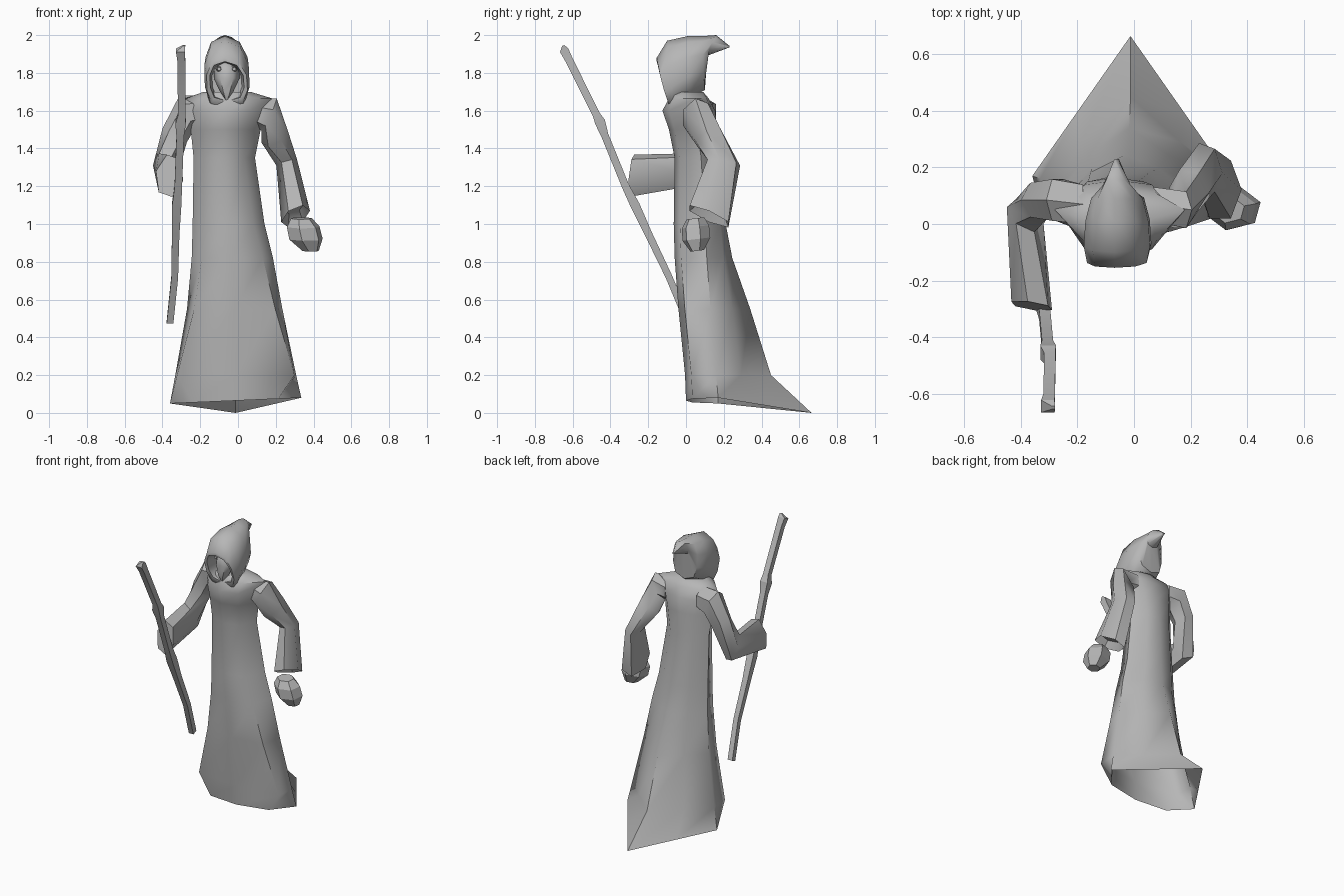
import bpy, bmesh, math
from mathutils import Vector

grey = bpy.data.materials.new("stone grey")
grey.diffuse_color = (0.47, 0.47, 0.47, 1)


def loft(name, rings, caps=(False, False), smooth=40):
    """Skin a list of equal-length closed rings of points."""
    bm = bmesh.new()
    vr = [[bm.verts.new(p) for p in r] for r in rings]
    n = len(rings[0])
    for a, b in zip(vr, vr[1:]):
        for i in range(n):
            j = (i + 1) % n
            bm.faces.new((a[i], a[j], b[j], b[i]))
    if caps[0]:
        bm.faces.new(vr[0][::-1])
    if caps[1]:
        bm.faces.new(vr[-1])
    bmesh.ops.remove_doubles(bm, verts=bm.verts, dist=0.0005)
    bmesh.ops.recalc_face_normals(bm, faces=bm.faces)
    me = bpy.data.meshes.new(name)
    bm.to_mesh(me)
    bm.free()
    me.materials.append(grey)
    ob = bpy.data.objects.new(name, me)
    bpy.context.collection.objects.link(ob)
    bpy.ops.object.select_all(action='DESELECT')
    ob.select_set(True)
    bpy.context.view_layer.objects.active = ob
    bpy.ops.object.shade_smooth_by_angle(angle=math.radians(smooth))
    return ob


def oval(c, u, v, n=6, turn=0.0):
    """Ring of n points around c, spanned by half-axes u and v."""
    c, u, v = Vector(c), Vector(u), Vector(v)
    return [c + u * math.cos(t) + v * math.sin(t)
            for t in (turn + 2 * math.pi * i / n for i in range(n))]


# Robe: z, left x, right x, front y, side y, back y, back roundness, front corner
def robe_ring(z, xl, xr, yf, ys, yb, m, f, hem=False):
    cx, hw = (xl + xr) / 2, (xr - xl) / 2
    yc, yk = yf + 0.2 * (ys - yf), ys + m * (yb - ys)
    pts = [(-f, yc), (0, yf), (f, yc), (1, ys),
           (0.55, yk), (0, yb), (-0.55, yk), (-1, ys)]
    out = []
    for s, y in pts:
        zz = z
        if hem:
            zz = z + 0.015 * (s + 1) - 0.065 * max(0, (y - ys) / (yb - ys))
        out.append((cx + s * hw, y, zz))
    return out


robe_table = [
    (0.05, -0.36, 0.335, 0.0, 0.17, 0.665, 0.45, 0.65),
    (0.20, -0.332, 0.308, -0.005, 0.16, 0.45, 0.45, 0.97),
    (0.55, -0.27, 0.235, -0.04, 0.13, 0.34, 0.55, 0.85),
    (0.82, -0.245, 0.185, -0.06, 0.11, 0.245, 0.65, 0.75),
    (1.0, -0.24, 0.14, -0.065, 0.10, 0.21, 0.75, 0.7),
    (1.35, -0.235, 0.09, -0.06, 0.08, 0.17, 0.8, 0.65),
    (1.5, -0.25, 0.12, -0.09, 0.06, 0.165, 0.85, 0.6),
    (1.6, -0.27, 0.16, -0.125, 0.05, 0.155, 0.85, 0.55),
    (1.665, -0.28, 0.18, -0.09, 0.05, 0.12, 0.85, 0.55),
    (1.70, -0.18, 0.065, -0.08, 0.02, 0.09, 0.8, 0.6)]
loft("robe", [robe_ring(*r, hem=(i == 0)) for i, r in enumerate(robe_table)],
     caps=(False, True), smooth=62)


# Hood: upright rings running from the recess, over the rim, back to the tip
def hood_ring(w, z0, z1, y0, ymid, y1, n=10):
    out = []
    for i in range(n):
        t = 2 * math.pi * i / n - math.pi / 2
        c, s = math.cos(t), math.sin(t)
        y = ymid + (max(s, 0) * (y1 - ymid) + max(-s, 0) * (y0 - ymid))
        k = 0.55 if s < 0 else 0.8
        x = math.copysign(abs(c) ** k, c) if abs(c) > 1e-6 else 0
        out.append((-0.057 - 0.012 * max(s, 0) + w * x, y,
                    (z0 + z1) / 2 + (z1 - z0) / 2 * s))
    return out


loft("hood", [
    hood_ring(0.080, 1.66, 1.85, -0.03, -0.03, -0.03),
    hood_ring(0.092, 1.65, 1.86, -0.09, -0.125, -0.155),
    hood_ring(0.110, 1.615, 1.88, -0.085, -0.13, -0.155),
    hood_ring(0.122, 1.60, 1.97, -0.07, -0.07, -0.10),
    hood_ring(0.116, 1.67, 1.995, 0.03, 0.01, 0.01),
    hood_ring(0.095, 1.71, 1.995, 0.10, 0.09, 0.09),
    hood_ring(0.050, 1.89, 2.0, 0.11, 0.13, 0.16),
    hood_ring(0.004, 1.935, 1.943, 0.23, 0.23, 0.23)], caps=(True, True), smooth=55)

# Face: tapered mask with a pointed chin, plus studs for eyes
loft("face", [oval((-0.06, y, z), (w, 0, 0), (0, d, 0), 6) for y, z, w, d in (
    (-0.08, 1.65, 0.006, 0.01), (-0.07, 1.70, 0.035, 0.045),
    (-0.06, 1.77, 0.068, 0.055), (-0.05, 1.82, 0.066, 0.055),
    (-0.05, 1.86, 0.020, 0.04))], caps=(True, True), smooth=60)
for side, tag in ((-1, "right"), (1, "left")):
    x = -0.06 + side * 0.04
    loft("eye_" + tag, [oval((x, y, 1.82), (r, 0, 0), (0, 0, r), 6)
                        for y, r in ((-0.08, 0.016), (-0.108, 0.010))], caps=(True, True))

# Right sleeve: hangs from the shoulder, then reaches forward
loft("right_sleeve", [
    oval((-0.18, 0.07, 1.60), (0, 0, 0.08), (0, 0.08, 0)),
    oval((-0.27, 0.085, 1.59), (-0.04, 0, 0.09), (0, 0.085, 0)),
    oval((-0.335, 0.085, 1.47), (-0.065, 0, 0.035), (0, 0.07, 0)),
    oval((-0.385, 0.03, 1.29), (-0.065, 0.03, 0.02), (0, 0.05, -0.085)),
    oval((-0.362, -0.29, 1.255), (-0.072, 0.015, 0.025), (-0.025, -0.01, -0.115))],
    caps=(True, True), smooth=50)

# Left sleeve: bends back at the elbow and flares at the cuff
loft("left_sleeve", [
    oval((0.07, 0.07, 1.59), (0, 0, 0.07), (0, 0.07, 0)),
    oval((0.165, 0.05, 1.58), (0.04, 0, 0.085), (0, 0.075, 0.02)),
    oval((0.195, 0.12, 1.46), (0.07, -0.01, 0.03), (0, 0.075, 0.04)),
    oval((0.258, 0.20, 1.325), (0.055, -0.02, 0.015), (0, 0.088, -0.01)),
    oval((0.305, 0.122, 1.04), (0.076, 0, 0.03), (0, 0.118, -0.05)),
    oval((0.297, 0.13, 1.09), (0.055, 0, 0.02), (0, 0.08, -0.03))],
    caps=(True, True), smooth=50)
# Left fist
loft("left_hand", [oval((x, y, z), (r, 0, 0), (0, 0.82 * r, 0.1 * r), 6, 0.3)
                   for x, y, z, r in ((0.335, 0.05, 1.03, 0.058), (0.345, 0.05, 0.985, 0.09),
                                      (0.36, 0.055, 0.92, 0.092), (0.385, 0.06, 0.858, 0.045))],
     caps=(True, True), smooth=20)

# Staff: four-sided crooked rod with knots
lean = Vector((0, 0.92, 0.40))
staff = [(-0.36, 0.01, 0.48, 0.018), (-0.335, -0.09, 0.72, 0.018),
         (-0.330, -0.20, 0.95, 0.020), (-0.325, -0.27, 1.10, 0.025),
         (-0.316, -0.32, 1.20, 0.020), (-0.306, -0.43, 1.47, 0.020),
         (-0.304, -0.455, 1.54, 0.028), (-0.298, -0.475, 1.58, 0.020),
         (-0.300, -0.62, 1.87, 0.021), (-0.305, -0.645, 1.92, 0.024),
         (-0.285, -0.65, 1.945, 0.006)]
loft("staff", [oval((x, y, z), (r * 1.4, 0, 0), lean * r * 1.4, 4, math.pi / 4)
               for x, y, z, r in staff], caps=(True, True), smooth=20)
